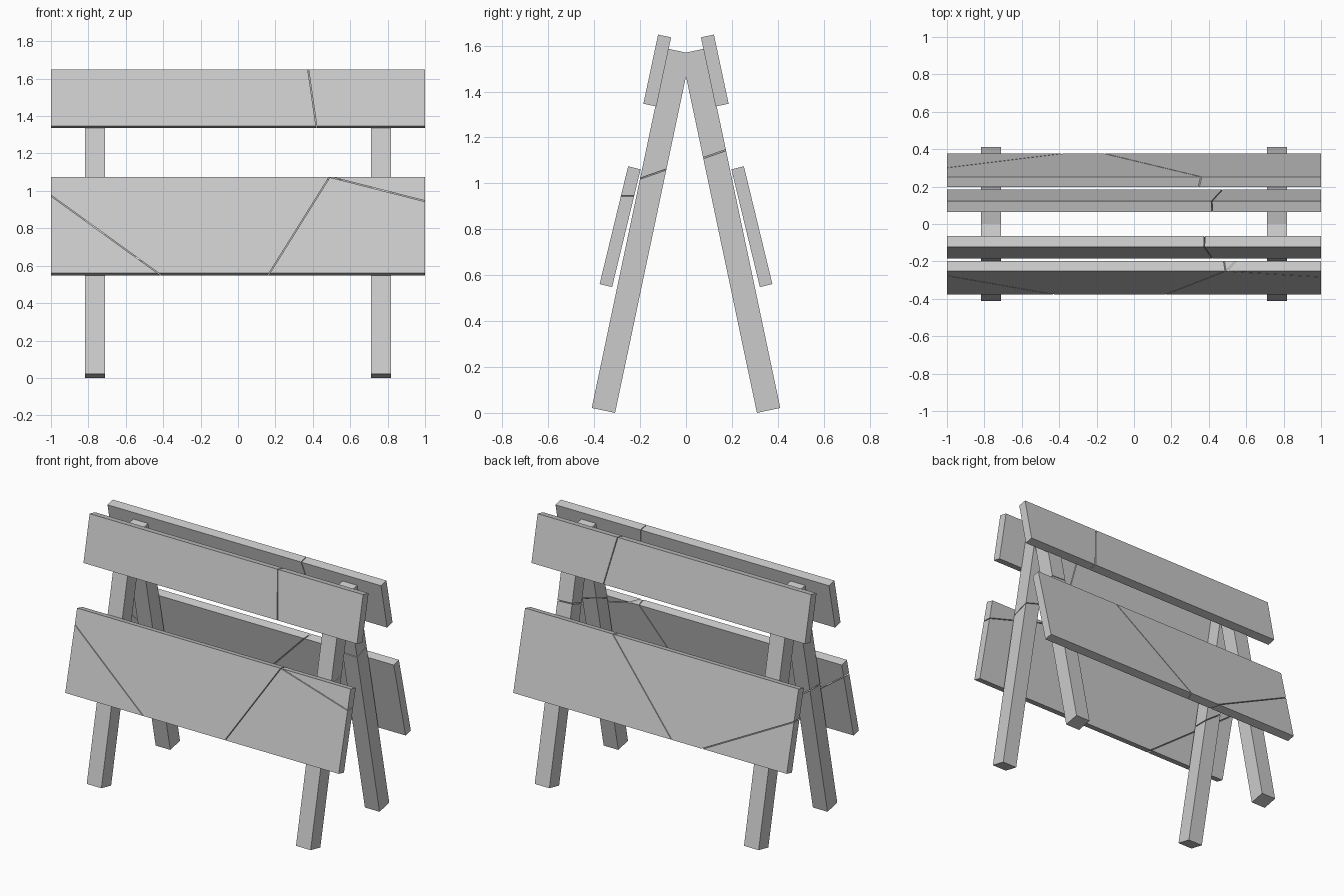
import bpy, bmesh
from math import radians, sin, cos
from mathutils import Vector, Matrix

if "Cube" in bpy.data.objects:
    bpy.data.objects.remove(bpy.data.objects["Cube"], do_unlink=True)

GRAY = (0.6, 0.6, 0.6, 1.0)
mat = bpy.data.materials.new("plain gray")
mat.use_nodes = True
mat.diffuse_color = GRAY
mat.node_tree.nodes["Principled BSDF"].inputs["Base Color"].default_value = GRAY

GAP = 0.005


def half(bm, co, no):
    """Keep the part of a solid behind a plane and close the cut."""
    part = bm.copy()
    geom = part.verts[:] + part.edges[:] + part.faces[:]
    cut = bmesh.ops.bisect_plane(part, geom=geom, plane_co=co, plane_no=no, clear_outer=True)
    edges = [e for e in cut["geom_cut"] if isinstance(e, bmesh.types.BMEdge)]
    if edges:
        bmesh.ops.holes_fill(part, edges=edges)
    return part


def crack(pieces, a, b, slope=0.0):
    """Split every piece along the line a-b (x, z), leaving a hairline gap."""
    no = Vector((b[1] - a[1], slope, a[0] - b[0])).normalized()
    co = Vector((a[0], 0, a[1]))
    out = []
    for bm in pieces:
        out += [half(bm, co - no * GAP / 2, no), half(bm, co + no * GAP / 2, -no)]
    return [bm for bm in out if bm.faces]


def slanted_box(side, x, width, inner_y, z, thick, length, angle):
    """Box leaning toward the ridge, placed by its lower inner edge."""
    bm = bmesh.new()
    bmesh.ops.create_cube(bm, size=1)
    bm.transform(Matrix.Diagonal((width, thick, length, 1)))
    bm.transform(Matrix.Translation((0, -thick / 2, length / 2)))
    bm.transform(Matrix.Rotation(-radians(angle), 4, 'X'))
    bm.transform(Matrix.Translation((x, -inner_y, z)))
    if side > 0:
        bm.transform(Matrix.Rotation(radians(180), 4, 'Z'))
    return bm


def finish(name, pieces):
    """Gather the pieces into one object."""
    whole = bmesh.new()
    for bm in pieces:
        bmesh.ops.recalc_face_normals(bm, faces=bm.faces)
        tmp = bpy.data.meshes.new("piece")
        bm.to_mesh(tmp)
        whole.from_mesh(tmp)
        bpy.data.meshes.remove(tmp)
        bm.free()
    mesh = bpy.data.meshes.new(name)
    whole.to_mesh(mesh)
    whole.free()
    mesh.materials.append(mat)
    bpy.context.collection.objects.link(bpy.data.objects.new(name, mesh))


# Break lines as (start, end) in x, z
upper_cracks = {"front": [((0.375, 1.65), (0.42, 1.34))],
                "back": [((0.415, 1.65), (0.475, 1.34))]}
lower_cracks = {"front": [((-1, 0.975), (-0.42, 0.555)),
                          ((0.165, 0.555), (0.49, 1.075)),
                          ((0.49, 1.075), (1, 0.945))],
                "back": [((0.355, 1.07), (-0.165, 0.555)),
                         ((-0.37, 0.555), (-1, 0.875))]}
# Break line and lengthwise tilt for broken legs
leg_cracks = {("front", "left"): ((0.7, 1.12), (0.9, 1.07), 0.07),
              ("back", "left"): ((0.7, 1.09), (0.9, 1.08), 0.07),
              ("front", "right"): ((-0.9, 0.93), (-0.7, 0.79), 0.0)}

for side, end in ((-1, "front"), (1, "back")):
    # Boards
    board = slanted_box(side, 0, 2, 0.129, 1.335, 0.058, 0.308, 12)
    pieces = [board]
    for a, b in upper_cracks[end]:
        pieces = crack(pieces, a, b)
    finish(end + "_upper_board", pieces)

    board = slanted_box(side, 0, 2, 0.322, 0.548, 0.056, 0.528, 13.6)
    pieces = [board]
    for a, b in lower_cracks[end]:
        pieces = crack(pieces, a, b)
    finish(end + "_lower_board", pieces)

    # Legs, mitred where the pair meets at the ridge
    for hand, x in (("left", 0.765), ("right", -0.765)):
        leg = slanted_box(side, -side * x, 0.107, 0.309, 0.0, 0.104, 1.6, 11.9)
        pieces = [half(leg, Vector((0, 0, 0)), Vector((0, -side, 0)))]
        if (end, hand) in leg_cracks:
            a, b, tilt = leg_cracks[(end, hand)]
            pieces = crack(pieces, a, b, tilt)
        finish(end + "_" + hand + "_leg", pieces)
